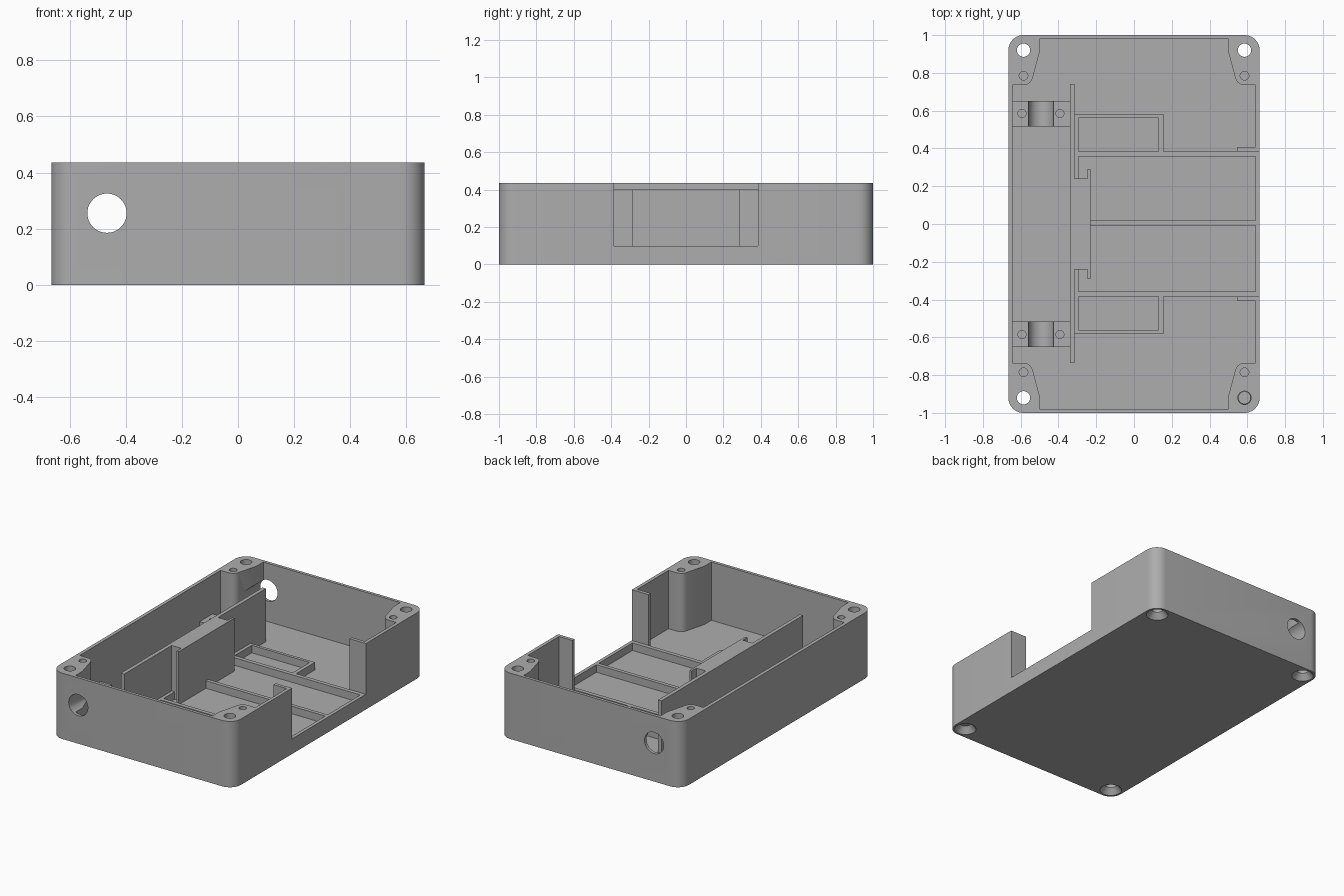
import bpy, bmesh
from math import sin, cos, pi, radians
from mathutils import Matrix

cube = bpy.data.objects.get("Cube")
if cube:
    bpy.data.objects.remove(cube, do_unlink=True)

grey = bpy.data.materials.new("plain_grey")
grey.use_nodes = True
colour = (0.42, 0.42, 0.42, 1)
grey.diffuse_color = colour
grey.node_tree.nodes["Principled BSDF"].inputs["Base Color"].default_value = colour

# Main dimensions
HX, HY, TOP = 0.665, 1.0, 0.435
IX, IY, FLOOR = 0.642, 0.98, 0.05
RIB, PART = 0.10, 0.40
BEARING_TOP = 0.18
parts = []


def make(name, bm, keep=True):
    bmesh.ops.recalc_face_normals(bm, faces=bm.faces)
    mesh = bpy.data.meshes.new(name)
    bm.to_mesh(mesh)
    bm.free()
    mesh.materials.append(grey)
    obj = bpy.data.objects.new(name, mesh)
    bpy.context.collection.objects.link(obj)
    if keep:
        parts.append(obj)
    else:
        obj.hide_render = True
    return obj


def prism(name, outline, z0, z1, keep=True):
    bm = bmesh.new()
    face = bm.faces.new([bm.verts.new((x, y, z0)) for x, y in outline])
    new = bmesh.ops.extrude_face_region(bm, geom=[face])["geom"]
    moved = [v for v in new if isinstance(v, bmesh.types.BMVert)]
    bmesh.ops.translate(bm, verts=moved, vec=(0, 0, z1 - z0))
    return make(name, bm, keep)


def box(name, x0, x1, y0, y1, z0, z1, keep=True):
    return prism(name, [(x0, y0), (x1, y0), (x1, y1), (x0, y1)], z0, z1, keep)


def cone(name, loc, r1, r2, depth, along_y=False):
    bm = bmesh.new()
    turn = Matrix.Rotation(pi / 2, 4, "X") if along_y else Matrix()
    bmesh.ops.create_cone(bm, cap_ends=True, segments=40, radius1=r1, radius2=r2,
                          depth=depth, matrix=Matrix.Translation(loc) @ turn)
    return make(name, bm, False)


def cut(obj, cutters):
    for c in cutters:
        mod = obj.modifiers.new("cut", "BOOLEAN")
        mod.operation, mod.solver, mod.object = "DIFFERENCE", "EXACT", c
    graph = bpy.context.evaluated_depsgraph_get()
    mesh = bpy.data.meshes.new_from_object(obj.evaluated_get(graph))
    obj.modifiers.clear()
    obj.data = mesh
    for c in cutters:
        bpy.data.objects.remove(c, do_unlink=True)


def arc(cx, cy, r, a0, a1, n=10):
    angles = [radians(a0 + (a1 - a0) * i / n) for i in range(n + 1)]
    return [(cx + r * cos(a), cy + r * sin(a)) for a in angles]


def four_corners(quarter):
    """Mirror a counter-clockwise corner path into a closed outline."""
    flip = quarter[::-1]
    return (quarter + [(-x, y) for x, y in flip]
            + [(-x, -y) for x, y in quarter] + [(x, -y) for x, y in flip])


# Tray shell whose cavity leaves solid screw posts in the corners
shell = prism("tray_shell", four_corners(arc(HX - 0.08, HY - 0.08, 0.08, 0, 90)), 0, TOP)
cavity = [(IX, 0.735)] + arc(0.585, 0.785, 0.05, 270, 193) + [(0.5, 0.91), (0.5, IY)]
cutters = [prism("cavity", four_corners(cavity), FLOOR, 0.6, False),
           box("side_opening", 0.6, 0.8, -0.385, 0.385, RIB, 0.6, False),
           cone("shaft_hole", (-0.467, 0, 0.255), 0.07, 0.07, 2.4, True)]
for sx in (-1, 1):
    for sy in (-1, 1):
        cutters += [cone("screw_hole", (sx * 0.585, sy * 0.92, 0.2), 0.035, 0.035, 0.8),
                    cone("countersink", (sx * 0.585, sy * 0.92, 0.015), 0.075, 0.033, 0.05),
                    cone("pilot_hole", (sx * 0.585, sy * 0.785, 0.4), 0.023, 0.023, 0.3)]
cut(shell, cutters)

# Long partition with a thickened middle and a lipped plate
base = FLOOR - 0.01
box("partition", -0.34, -0.315, -0.737, 0.742, base, PART)
box("partition_middle", -0.32, -0.24, -0.242, 0.242, base, PART)
box("partition_plate", -0.245, -0.23, -0.29, 0.29, base, PART)

# Low floor ribs
box("centre_rib", -0.235, 0.65, -0.007, 0.018, base, RIB)
for side, s in (("back", 1), ("front", -1)):
    def strip(name, x0, x1, y0, y1, z1=RIB):
        lo, hi = sorted((s * y0, s * y1))
        return box(side + "_" + name, x0, x1, lo, hi, base, z1)

    strip("cross_rib", -0.32, 0.65, 0.358, 0.385)
    strip("pocket_outer_rib", -0.32, 0.155, 0.562, 0.582)
    strip("pocket_end_rib", 0.13, 0.155, 0.38, 0.57)
    strip("pocket_inner_rib", -0.32, -0.293, 0.24, 0.57)
    strip("opening_fin", 0.545, 0.65, 0.385, 0.408, TOP)

    # Shaft cradle with a round groove and two screw holes
    cradle = strip("shaft_cradle", -0.65, -0.335, 0.517, 0.652, BEARING_TOP)
    y = s * 0.585
    cut(cradle, [cone("groove", (-0.492, y, BEARING_TOP), 0.067, 0.067, 0.4, True)]
        + [cone("cradle_hole", (x, y, BEARING_TOP), 0.021, 0.021, 0.16)
           for x in (-0.593, -0.392)])

# Smooth the curved walls and keep the edges sharp
bpy.ops.object.select_all(action="DESELECT")
for obj in parts:
    obj.select_set(True)
bpy.context.view_layer.objects.active = shell
bpy.ops.object.shade_smooth_by_angle(angle=radians(30))
